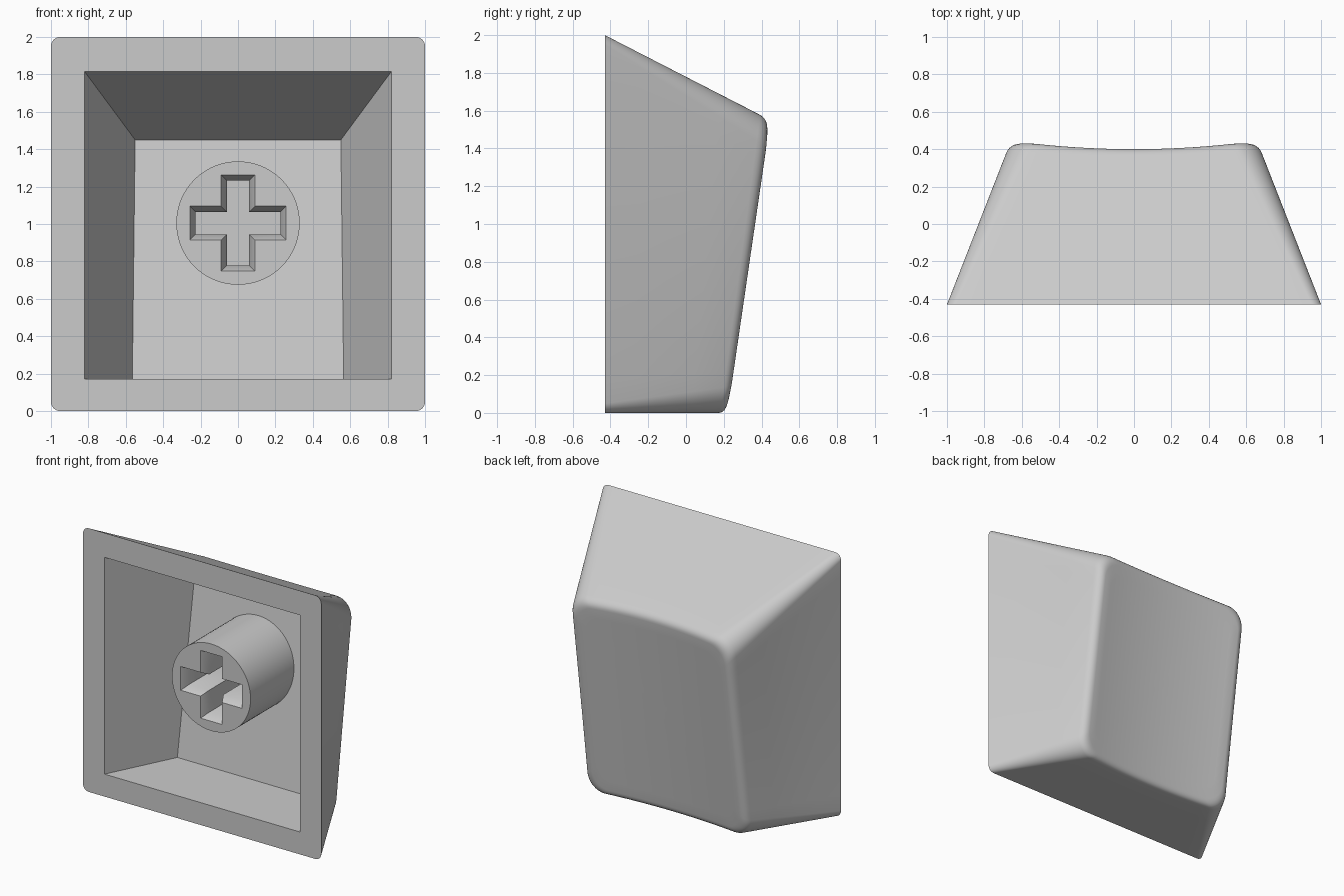
import bpy, bmesh, math
from mathutils import Vector

cube = bpy.data.objects.get("Cube")
if cube:
    bpy.data.objects.remove(cube, do_unlink=True)

FRONT = -0.43          # plane of the open rim
STEM_TIP = -0.32

grey = bpy.data.materials.new("light_grey_plastic")
grey.use_nodes = True
colour = (0.6, 0.6, 0.6, 1)
grey.diffuse_color = colour
grey.node_tree.nodes["Principled BSDF"].inputs["Base Color"].default_value = colour


def face_plane(z):
    return 0.22 + 0.146 * z


def dish(x, z):
    """Scooped touch surface: a tilted plane hollowed along its middle."""
    return face_plane(z) - 0.043 * (1 - min(1, (x / 0.62) ** 2))


def rounded_rect(half, z0, z1, r, side=16, corner=10):
    """Evenly matched points (x, z) around a rounded rectangle."""
    mid, h = (z0 + z1) / 2, (z1 - z0) / 2
    arcs = []
    for k, (sx, sz) in enumerate([(1, 1), (-1, 1), (-1, -1), (1, -1)]):
        c = Vector((sx * (half - r), mid + sz * (h - r)))
        angles = [math.pi / 2 * (k + i / corner) for i in range(corner + 1)]
        arcs.append([c + r * Vector((math.cos(a), math.sin(a))) for a in angles])
    pts = []
    for k, arc in enumerate(arcs):
        start = arcs[(k + 1) % 4][0]
        pts += arc + [arc[-1].lerp(start, i / side) for i in range(1, side)]
    return pts


def loop(bm, pts):
    return [bm.verts.new(p) for p in pts]


def bridge(bm, a, b):
    n = len(a)
    for i in range(n):
        j = (i + 1) % n
        bm.faces.new((a[i], a[j], b[j], b[i]))


def ring_fill(bm, outer, inner):
    """Flat face between two loops."""
    edges = []
    for ring in (outer, inner):
        for i, v in enumerate(ring):
            w = ring[(i + 1) % len(ring)]
            edges.append(bm.edges.get((v, w)) or bm.edges.new((v, w)))
    bmesh.ops.triangle_fill(bm, edges=edges, use_beauty=True)


def finish(bm, name):
    bmesh.ops.recalc_face_normals(bm, faces=bm.faces)
    mesh = bpy.data.meshes.new(name)
    bm.to_mesh(mesh)
    bm.free()
    mesh.materials.append(grey)
    ob = bpy.data.objects.new(name, mesh)
    bpy.context.collection.objects.link(ob)
    bpy.ops.object.select_all(action='DESELECT')
    ob.select_set(True)
    bpy.context.view_layer.objects.active = ob
    bpy.ops.object.shade_smooth_by_angle(angle=math.radians(32))
    return ob


# Cap shell: straight walls running from the rim up to the dished face
bm = bmesh.new()
base = [Vector((p.x, FRONT, p.y)) for p in rounded_rect(1, 0, 2, 0.05)]
top = [Vector((p.x, face_plane(p.y), p.y))
       for p in rounded_rect(0.665, 0, 1.55, 0.14)]
centre = Vector((0, 0, 0.78))
walls, corners, lips = [], [], []
for a, b in zip(base, top):
    t = 1.0
    for _ in range(8):
        p = a.lerp(b, t)
        t += (dish(p.x, p.z) - p.y) / (b.y - a.y)
    edge = a.lerp(b, t)
    lip = Vector((edge.x * 0.93, 0, centre.z + (edge.z - centre.z) * 0.94))
    lip.y = dish(lip.x, lip.z)
    walls.append(a.lerp(b, t - 0.06))
    corners.append(edge)
    lips.append(lip)

rim = loop(bm, base)
previous = rim
for s in (0.25, 0.5, 0.75, 1):
    ring = loop(bm, [a.lerp(w, s) for a, w in zip(base, walls)])
    bridge(bm, previous, ring)
    previous = ring

# Soft edge round the face
for i in range(1, 7):
    s = i / 6
    ring = loop(bm, [w.lerp(c, s).lerp(c.lerp(l, s), s)
                     for w, c, l in zip(walls, corners, lips)])
    bridge(bm, previous, ring)
    previous = ring

# Dished face closing in on the middle
for i in range(1, 10):
    pts = []
    for l in lips:
        x, z = l.x * (1 - i / 10), centre.z + (l.z - centre.z) * (1 - i / 10)
        pts.append((x, dish(x, z), z))
    ring = loop(bm, pts)
    bridge(bm, previous, ring)
    previous = ring
middle = bm.verts.new((0, dish(0, centre.z), centre.z))
for i, v in enumerate(previous):
    bm.faces.new((v, previous[(i + 1) % len(previous)], middle))

# Hollow with a sloping floor
mouth = loop(bm, [(-0.82, FRONT, 0.17), (0.82, FRONT, 0.17),
                  (0.82, FRONT, 1.815), (-0.82, FRONT, 1.815)])
floor = loop(bm, [(-0.565, 0.08, 0.17), (0.565, 0.08, 0.17),
                  (0.55, 0.26, 1.45), (-0.55, 0.26, 1.45)])
bridge(bm, mouth, floor)
bm.faces.new(floor)
ring_fill(bm, rim, mouth)
finish(bm, "cap_shell")


# Stem with a chamfered cross socket
def circle(y):
    return [(0.33 * math.cos(a), y, 1.005 + 0.33 * math.sin(a))
            for a in (math.tau * i / 72 for i in range(72))]


def cross(y, inset):
    w, l = 0.09 - inset, 0.257 - inset
    quarter = [(l, -w), (l, w), (w, w)]
    pts = []
    for k in range(4):
        for x, z in quarter:
            for _ in range(k):
                x, z = -z, x
            pts.append((x, y, 1.005 + z))
    return pts


bm = bmesh.new()
tip, root = loop(bm, circle(STEM_TIP)), loop(bm, circle(0.26))
bridge(bm, tip, root)
bm.faces.new(root)
socket = [loop(bm, cross(STEM_TIP, 0)),
          loop(bm, cross(STEM_TIP + 0.06, 0.03)),
          loop(bm, cross(0.1, 0.03))]
bridge(bm, socket[0], socket[1])
bridge(bm, socket[1], socket[2])
bm.faces.new(socket[2])
ring_fill(bm, tip, socket[0])
finish(bm, "stem")
